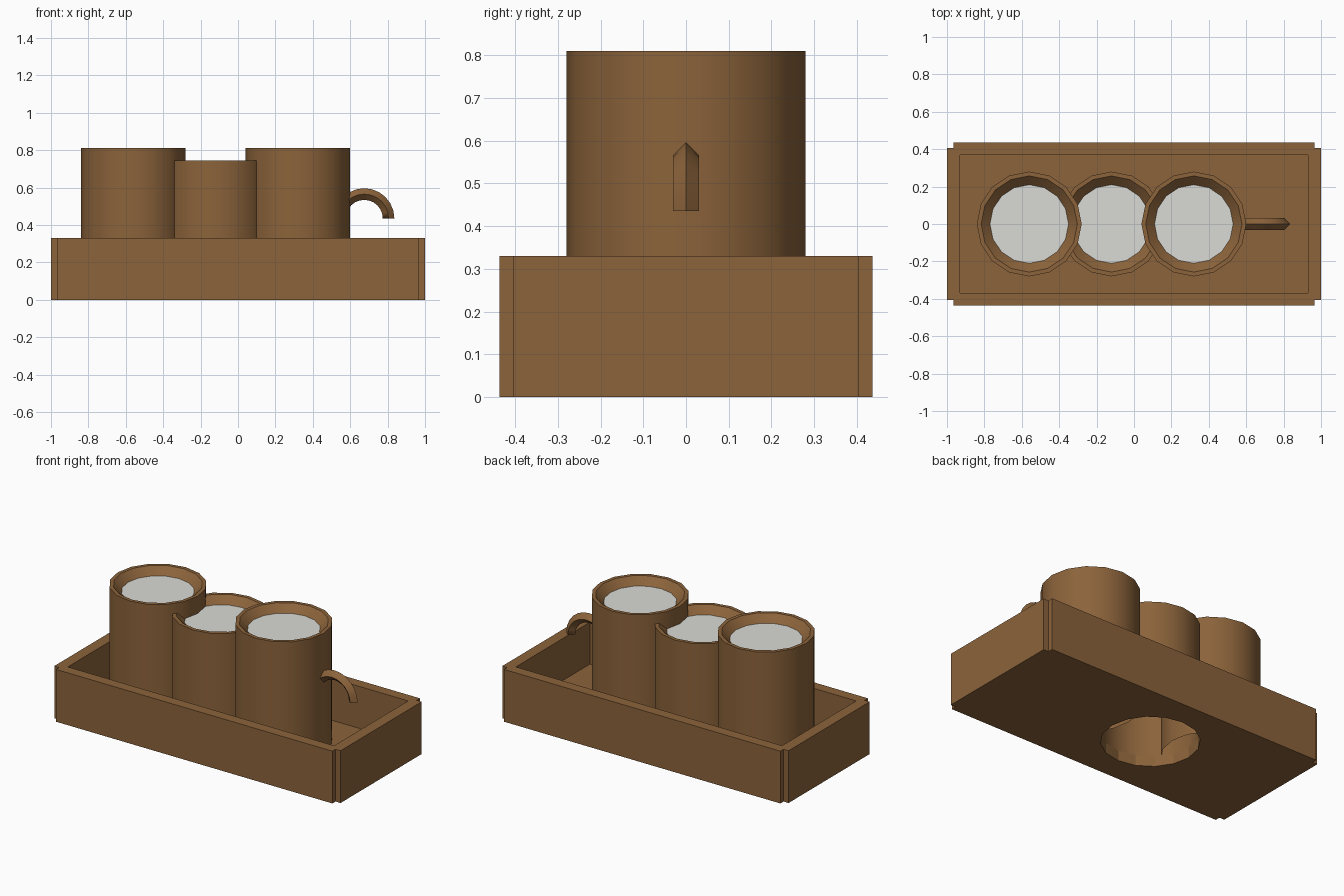
import bpy, bmesh, math
from mathutils import Matrix, Vector

if "Cube" in bpy.data.objects:
    bpy.data.objects.remove(bpy.data.objects["Cube"])


def material(name, rgb):
    m = bpy.data.materials.new(name)
    m.use_nodes = True
    m.diffuse_color = (*rgb, 1)
    m.node_tree.nodes["Principled BSDF"].inputs["Base Color"].default_value = (*rgb, 1)
    return m


brown = material("warm brown", (0.26, 0.125, 0.043))
cream = material("pale milk", (0.70, 0.70, 0.66))


def finish(name, bm, mat, smooth_angle=None):
    mesh = bpy.data.meshes.new(name)
    bm.to_mesh(mesh)
    bm.free()
    ob = bpy.data.objects.new(name, mesh)
    bpy.context.collection.objects.link(ob)
    mesh.materials.append(mat)
    bpy.ops.object.select_all(action='DESELECT')
    ob.select_set(True)
    bpy.context.view_layer.objects.active = ob
    if smooth_angle:
        bpy.ops.object.shade_smooth_by_angle(angle=math.radians(smooth_angle))
    return ob


SIDES = 16
FLOOR = 0.065
RADIUS = 0.28
WALL_TOP = 0.33


# Tray: notched outline, hollowed, with a round opening under the middle mug
def box(bm, x, y, z0, z1):
    bmesh.ops.create_cube(bm, size=1, matrix=Matrix.Translation((0, 0, (z0 + z1) / 2))
                          @ Matrix.Diagonal((2 * x, 2 * y, z1 - z0, 1)))


bm = bmesh.new()
quarter = [(1, 0.405), (0.965, 0.405), (0.965, 0.437)]
outline = []
for sx, sy in ((1, 1), (-1, 1), (-1, -1), (1, -1)):
    corner = quarter if sx * sy > 0 else quarter[::-1]
    outline += [bm.verts.new((sx * x, sy * y, 0)) for x, y in corner]
base = bm.faces.new(outline)
top = bmesh.ops.extrude_face_region(bm, geom=[base])["geom"]
bmesh.ops.translate(bm, vec=(0, 0, WALL_TOP),
                    verts=[v for v in top if isinstance(v, bmesh.types.BMVert)])
bmesh.ops.recalc_face_normals(bm, faces=bm.faces)
tray = finish("tray", bm, brown)

bm = bmesh.new()
box(bm, 0.93, 0.37, FLOOR, 1)
hollow = finish("tray_hollow_cutter", bm, brown)
bm = bmesh.new()
bmesh.ops.create_cone(bm, cap_ends=True, segments=SIDES, radius1=RADIUS, radius2=RADIUS,
                      depth=0.5, matrix=Matrix.Translation((-0.12, 0, 0)))
opening = finish("tray_opening_cutter", bm, brown)
for cutter in (hollow, opening):
    cutter.hide_render = True
    mod = tray.modifiers.new(cutter.name, 'BOOLEAN')
    mod.operation = 'DIFFERENCE'
    mod.solver = 'EXACT'
    mod.object = cutter
    bpy.context.view_layer.objects.active = tray
    bpy.ops.object.modifier_apply(modifier=mod.name)
    bpy.data.objects.remove(cutter)


# Mug: lathed outer wall, rim and inward-sloping inner lip
def mug(label, cx, rim):
    bm = bmesh.new()
    profile = [(RADIUS, FLOOR), (RADIUS, rim), (0.257, rim), (0.205, rim - 0.05)]
    rings = []
    for r, z in profile:
        rings.append([bm.verts.new((cx + r * math.cos(a), r * math.sin(a), z))
                      for a in (2 * math.pi * i / SIDES for i in range(SIDES))])
    for low, high in zip(rings, rings[1:]):
        for i in range(SIDES):
            j = (i + 1) % SIDES
            bm.faces.new((low[i], low[j], high[j], high[i]))
    finish(label + "_mug", bm, brown, 35)

    # Milk surface
    bm = bmesh.new()
    bmesh.ops.create_circle(bm, cap_ends=True, segments=32, radius=0.21,
                            matrix=Matrix.Translation((cx, 0, rim - 0.045)))
    finish(label + "_milk", bm, cream)

    # Handle: diamond section swept through a half circle
    bm = bmesh.new()
    centre = Vector((cx + 0.355, 0, rim - 0.375))
    bend, thick = 0.13, 0.031
    section = [bm.verts.new(centre + Vector((bend + dx * thick, dy * thick, 0)))
               for dx, dy in ((1, 0), (0, 1), (-1, 0), (0, -1))]
    start = bm.faces.new(section)
    end = bmesh.ops.spin(bm, geom=[start], cent=centre, axis=(0, -1, 0),
                         angle=math.pi, steps=12, use_duplicate=False)
    if not start.is_valid or start not in bm.faces:
        bm.faces.new(section)
    bmesh.ops.recalc_face_normals(bm, faces=bm.faces)
    finish(label + "_handle", bm, brown, 89)


mug("right", -0.56, 0.81)
mug("middle", -0.12, 0.745)
mug("left", 0.32, 0.81)
